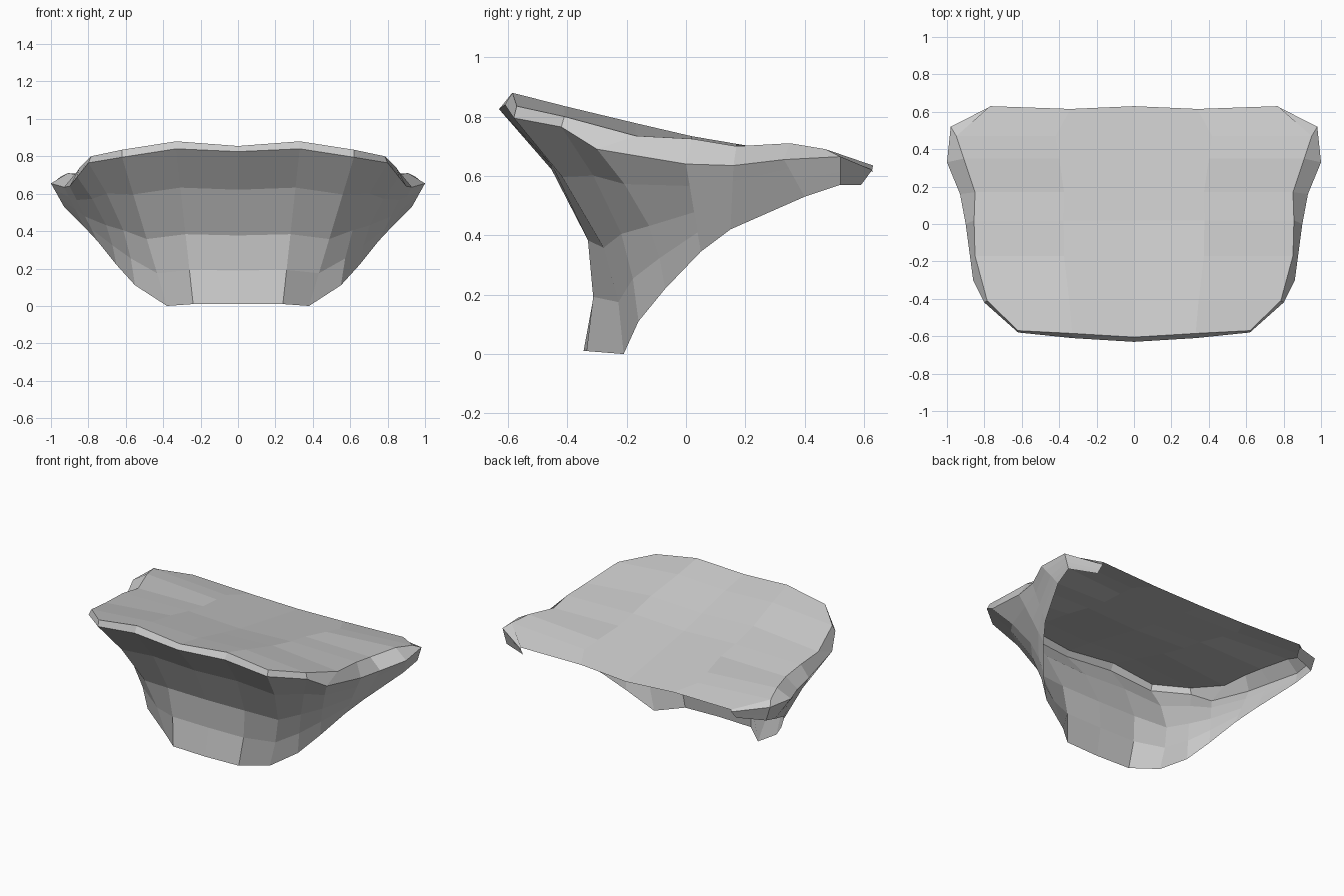
import bpy
import math
from mathutils import Vector

default_cube = bpy.data.objects.get("Cube")
if default_cube:
    bpy.data.objects.remove(default_cube, do_unlink=True)

# One plain stone colour
stone = bpy.data.materials.new("light_grey_stone")
stone.use_nodes = True
colour = (0.6, 0.6, 0.6, 1)
stone.diffuse_color = colour
stone.node_tree.nodes["Principled BSDF"].inputs["Base Color"].default_value = colour


def loft_half(name, rows):
    """Bridge equal rows of points into a flat-shaded sheet, mirrored over x."""
    width = len(rows[0])
    points = [tuple(point) for row in rows for point in row]
    faces = []
    for row in range(len(rows) - 1):
        for column in range(width - 1):
            corner = row * width + column
            below = corner + width
            faces.append((corner, below, below + 1, corner + 1))
    mesh = bpy.data.meshes.new(name)
    mesh.from_pydata(points, [], faces)
    mesh.materials.append(stone)
    part = bpy.data.objects.new(name, mesh)
    bpy.context.collection.objects.link(part)
    mirror = part.modifiers.new("mirror_halves", 'MIRROR')
    mirror.use_axis = (True, False, False)
    mirror.use_clip = True
    mirror.merge_threshold = 0.001
    return part


def path(*coordinates):
    return [Vector(point) for point in coordinates]


# Half outlines, running from the front centre round to the back corner
upper_rim = path(
    (0, -.605, .855), (.33, -.585, .88), (.62, -.57, .835), (.785, -.41, .8),
    (.85, -.17, .735), (.855, .02, .725), (.85, .17, .7), (.91, .35, .71),
    (.95, .47, .69), (.77, .63, .635))
lower_rim = path(
    (0, -.63, .825), (.33, -.61, .84), (.62, -.58, .795), (.8, -.42, .765),
    (.86, -.3, .69), (.9, 0, .64), (.93, .16, .635), (1, .33, .655),
    (.98, .52, .665), (.77, .627, .62))
open_edge = path(
    (0, -.345, .01), (.24, -.335, .01), (.38, -.21, 0), (.55, -.16, .11),
    (.65, -.07, .22), (.75, .05, .345), (.82, .15, .42), (.93, .4, .53),
    (.95, .52, .57), (.78, .59, .57))

# How far each column of the wall is hollowed towards the inside
hollow = path((0, .15, 0), (0, .13, 0), (0, .1, 0), (-.05, .06, 0), (-.04, .05, 0))
hollow += [Vector() for column in range(len(open_edge) - len(hollow))]


def wall_row(fraction):
    depth = math.sin(math.pi * fraction)
    return [top.lerp(bottom, fraction) + inward * depth
            for top, bottom, inward in zip(lower_rim, open_edge, hollow)]


# Flared wall: rim band, then the hollowed front and sides
wall_rows = [upper_rim, lower_rim]
wall_rows += [wall_row(fraction) for fraction in (.25, .55, .78)]
wall_rows.append(open_edge)
loft_half("flared_wall", wall_rows)


def slab_height(y):
    slope = -.24 if y < 0 else -.17
    return .737 + slope * y


# Sloping top slab: its front row follows the rim, the rest are crowned
slab_rows = [[upper_rim[2], upper_rim[1], upper_rim[0]]]
for rim in upper_rim[3:]:
    height = slab_height(rim.y)
    dip = .015 if rim is upper_rim[-1] else 0
    inner = Vector((rim.x * .44, rim.y - dip, height))
    centre = Vector((0, rim.y, height - .015))
    slab_rows.append([rim, inner, centre])
loft_half("sloping_top", slab_rows)
